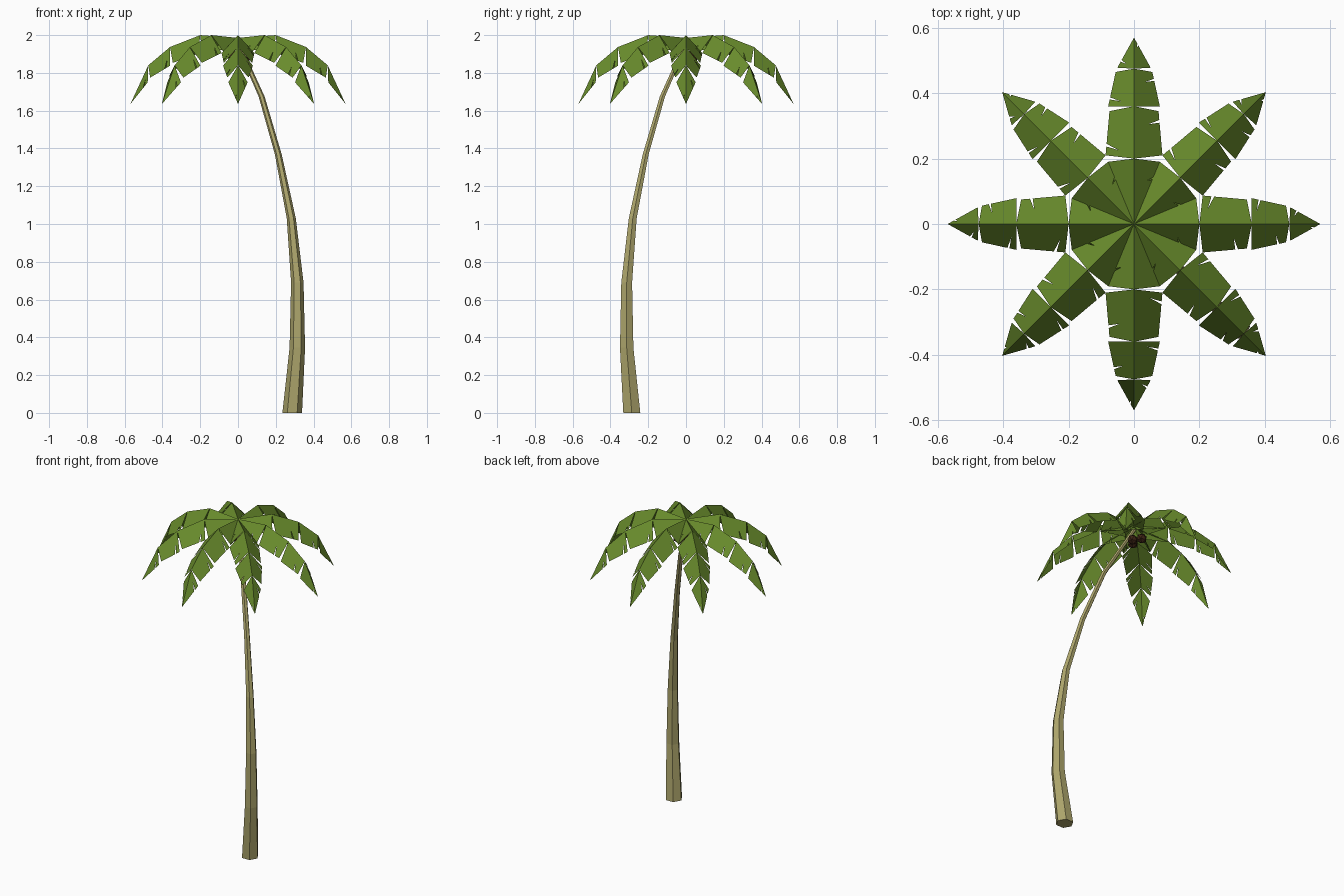
import bpy, bmesh, math
from mathutils import Vector, Matrix

if "Cube" in bpy.data.objects:
    bpy.data.objects.remove(bpy.data.objects["Cube"])


def material(name, color):
    m = bpy.data.materials.new(name)
    m.diffuse_color = (*color, 1)
    m.use_nodes = True
    m.node_tree.nodes["Principled BSDF"].inputs["Base Color"].default_value = m.diffuse_color
    return m


def finish(bm, name, mat):
    me = bpy.data.meshes.new(name)
    bm.to_mesh(me)
    bm.free()
    me.materials.append(mat)
    ob = bpy.data.objects.new(name, me)
    bpy.context.collection.objects.link(ob)
    return ob


bark = material("bark", (0.42, 0.38, 0.15))
green = material("leaf_green", (0.14, 0.26, 0.025))
brown = material("husk_brown", (0.045, 0.017, 0.007))

# Curved, tapering six-sided trunk: (offset along x and -y, height, radius)
trunk_rings = [(0.287, 0, 0.052), (0.314, 0.345, 0.041), (0.314, 0.69, 0.033),
               (0.282, 1.03, 0.024), (0.213, 1.37, 0.018), (0.125, 1.675, 0.016),
               (0.0, 1.955, 0.013)]
bm = bmesh.new()
rings = []
for d, z, r in trunk_rings:
    rings.append([bm.verts.new((d + r * math.cos(i * math.pi / 3),
                                -d + r * math.sin(i * math.pi / 3), z))
                  for i in range(6)])
for a, b in zip(rings, rings[1:]):
    for i in range(6):
        j = (i + 1) % 6
        bm.faces.new((a[i], a[j], b[j], b[i]))
bm.faces.new(rings[0][::-1])
bm.faces.new(rings[-1])
finish(bm, "trunk", bark)

# Frond: midrib (r, z) and, per segment, the outer edge start and end (r, half width, z)
midrib = [(0, 1.985), (0.2, 2.0), (0.36, 1.937), (0.475, 1.84), (0.57, 1.635)]
edges = [((0.0, 0.05, 1.93), (0.19, 0.081, 1.912)),
         ((0.21, 0.087, 1.905), (0.345, 0.075, 1.853)),
         ((0.36, 0.079, 1.838), (0.465, 0.056, 1.775)),
         ((0.478, 0.051, 1.75), None)]


def frond_half(bm, side, turn):
    for k, (start, end) in enumerate(edges):
        m0 = Vector((midrib[k][0], 0, midrib[k][1]))
        m1 = Vector((midrib[k + 1][0], 0, midrib[k + 1][1]))
        e0 = Vector(start)
        e1 = Vector(end) if end else m1

        def at(t, s):
            return m0.lerp(m1, t).lerp(e0.lerp(e1, t), s)
        # a narrow slit is cut into the outer edge of each segment
        t = 0.2 if side > 0 else 0.74
        pts = [m0, m1] + ([e1] if end else [])
        pts += [at(t + 0.06, 1), at(t - 0.06, 0.55), at(t, 1), e0]
        vs = [bm.verts.new(turn @ Vector((p.x, p.y * side, p.z))) for p in pts]
        bm.faces.new(vs if side > 0 else vs[::-1])


for n in range(8):
    bm = bmesh.new()
    turn = Matrix.Rotation(n * math.pi / 4, 3, 'Z')
    for side in (1, -1):
        frond_half(bm, side, turn)
    bmesh.ops.remove_doubles(bm, verts=bm.verts, dist=0.0005)
    finish(bm, f"frond_{n + 1}", green)

# Cluster of coconuts under the crown
for n, p in enumerate([(0.035, 0.03, 1.865), (-0.03, 0.035, 1.895), (0.0, -0.01, 1.87)]):
    bm = bmesh.new()
    bmesh.ops.create_icosphere(bm, subdivisions=1, radius=0.032,
                               matrix=Matrix.Translation(p))
    finish(bm, f"coconut_{n + 1}", brown)
